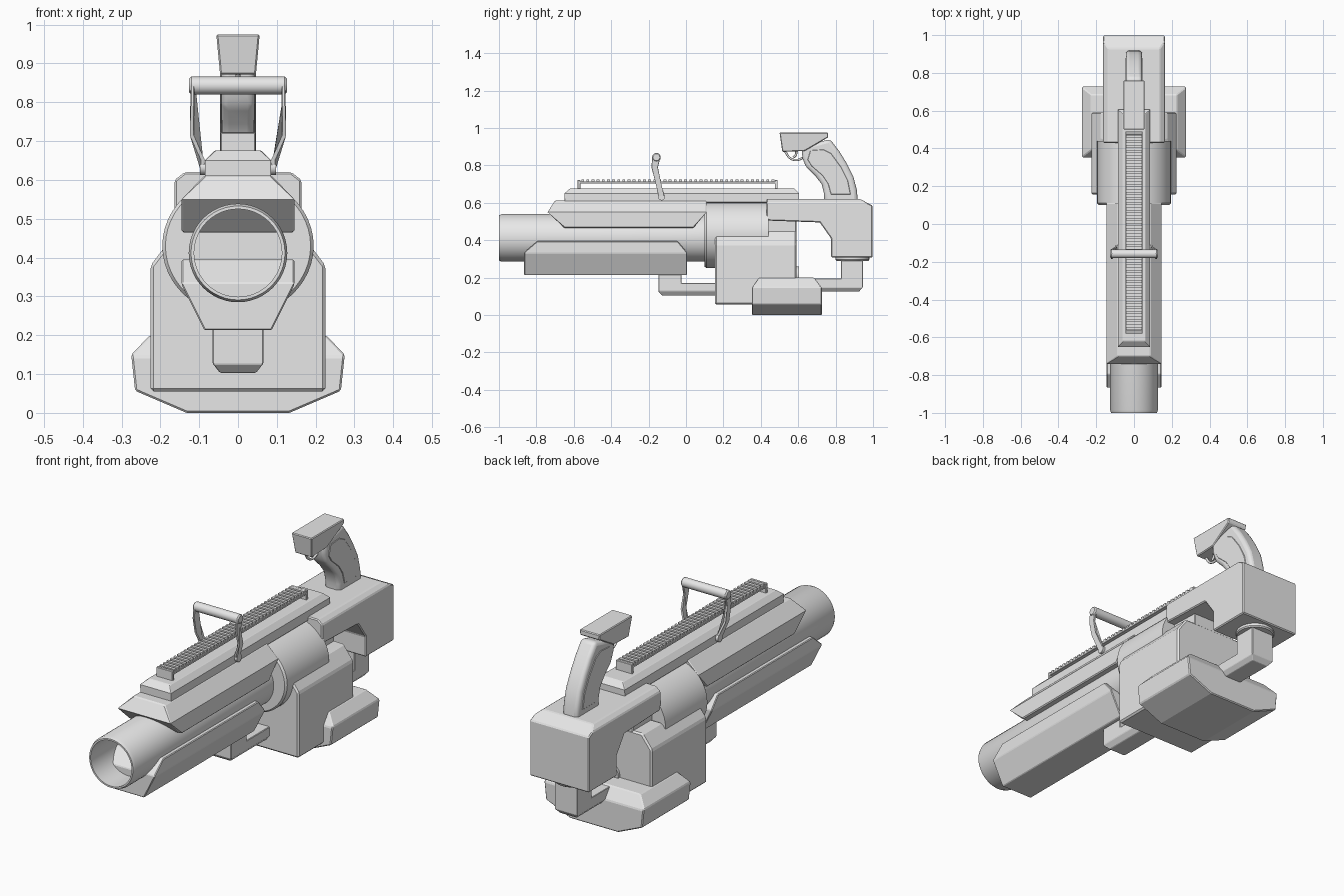
import bpy, bmesh, math
from mathutils import Vector, Matrix

if "Cube" in bpy.data.objects:
    bpy.data.objects.remove(bpy.data.objects["Cube"], do_unlink=True)

GREY = (0.8, 0.8, 0.8, 1)
metal = bpy.data.materials.new("plain_grey")
metal.use_nodes = True
metal.diffuse_color = GREY
metal.node_tree.nodes["Principled BSDF"].inputs["Base Color"].default_value = GREY


def finish(bm, name, bevel=0, segments=1, smooth=True):
    bmesh.ops.recalc_face_normals(bm, faces=bm.faces)
    mesh = bpy.data.meshes.new(name)
    bm.to_mesh(mesh)
    bm.free()
    mesh.materials.append(metal)
    ob = bpy.data.objects.new(name, mesh)
    bpy.context.collection.objects.link(ob)
    if bevel:
        mod = ob.modifiers.new("edge_bevel", "BEVEL")
        mod.width, mod.segments = bevel, segments
        mod.limit_method, mod.angle_limit = "ANGLE", math.radians(25)
    if smooth:
        bpy.ops.object.select_all(action="DESELECT")
        ob.select_set(True)
        bpy.context.view_layer.objects.active = ob
        bpy.ops.object.shade_smooth_by_angle(angle=math.radians(28))
    return ob


def prism(name, side, half, clip=(), centre=0, bevel=0.005, segments=1, bend=None):
    """Side outline (y, z) extruded across x, trimmed on both sides by a front outline (x, z)."""
    bm = bmesh.new()
    face = bm.faces.new([bm.verts.new((centre - half, y, z)) for y, z in side])
    ext = bmesh.ops.extrude_face_region(bm, geom=[face])["geom"]
    bmesh.ops.translate(bm, vec=(2 * half, 0, 0),
                        verts=[v for v in ext if isinstance(v, bmesh.types.BMVert)])
    for (x0, z0), (x1, z1) in zip(clip, clip[1:]):
        if x0 == x1:
            continue
        for s in (1, -1):
            bmesh.ops.bisect_plane(bm, geom=bm.verts[:] + bm.edges[:] + bm.faces[:],
                                   plane_co=(s * x0, 0, z0),
                                   plane_no=(s * (z1 - z0), 0, x0 - x1), clear_outer=True)
            bmesh.ops.holes_fill(bm, edges=[e for e in bm.edges if e.is_boundary], sides=0)
    if bend:
        for v in bm.verts:
            v.co.x += bend(v.co.z)
    return finish(bm, name, bevel, segments, smooth=segments > 1)


def box(name, x, y0, y1, z0, z1, bevel=0.004):
    return prism(name, [(y0, z0), (y1, z0), (y1, z1), (y0, z1)], x, bevel=bevel)


def lathe(name, profile, centre, axis="Y", steps=48, squash=1):
    """Spin (radius, distance) points about an axis through centre."""
    bm = bmesh.new()
    verts = [bm.verts.new((r, 0, d)) for r, d in profile]
    edges = [bm.edges.new(p) for p in zip(verts, verts[1:])]
    bmesh.ops.spin(bm, geom=verts + edges, cent=(0, 0, 0), axis=(0, 0, 1),
                   angle=math.tau, steps=steps)
    bmesh.ops.remove_doubles(bm, verts=bm.verts, dist=0.0002)
    turn = {"X": Matrix.Rotation(math.pi / 2, 4, "Y"),
            "Y": Matrix.Rotation(-math.pi / 2, 4, "X"), "Z": Matrix()}[axis]
    bm.transform(Matrix.Translation(centre) @ Matrix.Diagonal((1, 1, squash, 1)) @ turn)
    return finish(bm, name)


def wire(name, points, radius):
    """Smooth thin rod through points."""
    curve = bpy.data.curves.new(name, "CURVE")
    curve.dimensions = "3D"
    curve.bevel_depth, curve.bevel_resolution, curve.use_fill_caps = radius, 2, True
    spline = curve.splines.new("BEZIER")
    spline.bezier_points.add(len(points) - 1)
    for bp, (y, z) in zip(spline.bezier_points, points):
        bp.co = (0, y, z)
        bp.handle_left_type = bp.handle_right_type = "AUTO"
    curve.materials.append(metal)
    bpy.context.collection.objects.link(bpy.data.objects.new(name, curve))


# Barrel and receiver drum
lathe("barrel", [(0, 0.1), (0.113, 0.1), (0.113, -1), (0.121, -1), (0.127, -0.985),
                 (0.127, 0.15)], (0, 0, 0.412))
lathe("receiver_drum", [(0, 0.1), (0.187, 0.1), (0.195, 0.11), (0.195, 0.44), (0, 0.44)],
      (0, 0, 0.43), squash=0.92)
box("receiver_core", 0.12, 0.4, 0.59, 0.3, 0.55)

# Shrouds over and under the barrel
prism("upper_shroud", [(-0.7, 0.612), (-0.74, 0.55), (-0.65, 0.465), (0.04, 0.465),
                       (0.11, 0.55), (0.11, 0.612)],
      0.145, [(0.145, 0.46), (0.145, 0.55), (0.083, 0.615)])
prism("lower_shroud", [(-0.865, 0.213), (0.005, 0.213), (0.005, 0.335), (-0.045, 0.395),
                       (-0.795, 0.395), (-0.865, 0.335)],
      0.145, [(0.085, 0.21), (0.145, 0.33), (0.145, 0.4)])

# Rail base, bridge rail and its teeth
prism("rail_base", [(-0.65, 0.6), (0.605, 0.6), (0.605, 0.65), (0.58, 0.676),
                    (-0.62, 0.676), (-0.65, 0.65)],
      0.085, [(0.085, 0.6), (0.085, 0.65), (0.058, 0.678)], bevel=0.003)
box("rail_strip", 0.045, -0.58, 0.49, 0.702, 0.714, 0.002)
for end, y in (("front", -0.58), ("rear", 0.475)):
    box("rail_post_" + end, 0.045, y, y + 0.015, 0.67, 0.722, 0.002)
teeth = box("rail_teeth", 0.042, -0.56, -0.545, 0.712, 0.724, 0)
array = teeth.modifiers.new("row", "ARRAY")
array.count = 38
array.use_relative_offset = False
array.use_constant_offset = True
array.constant_offset_displace = (0, 0.0275, 0)

# Rear body with downward leg
prism("rear_body", [(0.43, 0.62), (0.43, 0.505), (0.715, 0.495), (0.775, 0.41), (0.775, 0.308),
                    (0.998, 0.308), (0.998, 0.585), (0.93, 0.62)],
      0.163, [(0.163, 0.3), (0.163, 0.6), (0.135, 0.622)])

# Magazine housing, its knob and the wide lower box
prism("magazine", [(0.155, 0.055), (0.592, 0.055), (0.592, 0.45), (0.45, 0.45),
                   (0.4, 0.428), (0.155, 0.428)],
      0.225, [(0.225, 0.05), (0.225, 0.38), (0.17, 0.452)], bevel=0.008)
lathe("magazine_knob", [(0, 0.58), (0.05, 0.58), (0.05, 0.605), (0, 0.605)], (0, 0, 0.21), steps=24)
prism("lower_box", [(0.352, 0), (0.727, 0), (0.727, 0.145), (0.685, 0.2), (0.392, 0.2),
                    (0.352, 0.145)],
      0.275, [(0.13, -0.001), (0.265, 0.057), (0.275, 0.15), (0.222, 0.205)])

# Angled brackets below the barrel and the rear body
prism("front_bracket", [(-0.148, 0.23), (-0.148, 0.125), (-0.125, 0.103), (0.2, 0.103),
                        (0.2, 0.172), (-0.025, 0.172), (-0.025, 0.23)],
      0.066, [(0.044, 0.1), (0.066, 0.128), (0.066, 0.25)])
prism("rear_bracket", [(0.68, 0.125), (0.925, 0.125), (0.945, 0.148), (0.945, 0.3),
                       (0.83, 0.3), (0.83, 0.195), (0.68, 0.195)],
      0.062, [(0.042, 0.122), (0.062, 0.146), (0.062, 0.32)], bevel=0.015)
lathe("rear_collar", [(0, 0.29), (0.085, 0.29), (0.09, 0.296), (0.09, 0.315)], (0, 0.89, 0), "Z", 32)

# Curved grip with raised side panels
prism("grip", [(0.74, 0.6), (0.92, 0.6), (0.913, 0.67), (0.895, 0.74), (0.86, 0.81),
               (0.82, 0.875), (0.77, 0.94), (0.62, 0.9), (0.622, 0.84), (0.642, 0.79),
               (0.69, 0.745), (0.725, 0.7), (0.738, 0.65)],
      0.043, bevel=0.018, segments=3)
for side, x in (("left", 0.042), ("right", -0.042)):
    prism("grip_panel_" + side,
          [(0.775, 0.645), (0.88, 0.645), (0.865, 0.72), (0.83, 0.79), (0.775, 0.865),
           (0.735, 0.885), (0.665, 0.88), (0.65, 0.83), (0.672, 0.795), (0.73, 0.745),
           (0.76, 0.7)], 0.004, centre=x, bevel=0.002)

# Head block with trigger and guard
prism("grip_head", [(0.5, 0.975), (0.515, 0.872), (0.635, 0.877), (0.76, 0.95), (0.76, 0.975)],
      0.056, [(0.046, 0.87), (0.056, 0.976)], bevel=0.004)
wire("trigger_guard", [(0.53, 0.875), (0.555, 0.84), (0.59, 0.828), (0.625, 0.84)], 0.006)
wire("trigger", [(0.59, 0.88), (0.588, 0.858), (0.575, 0.842)], 0.006)


# Carrying handle: bent arms, pivots and crossbar
def splay(z):
    return 0.092 + 0.025 * min(max((z - 0.65) / 0.065, 0), 1)


ARM = [(-0.18, 0.85), (-0.185, 0.79), (-0.165, 0.715), (-0.15, 0.65), (-0.145, 0.625),
       (-0.115, 0.625), (-0.12, 0.65), (-0.135, 0.715), (-0.15, 0.79), (-0.135, 0.85),
       (-0.157, 0.868)]
for side, s in (("left", 1), ("right", -1)):
    prism("handle_arm_" + side, ARM, 0.005, bevel=0.002, bend=lambda z: s * splay(z))
    lathe("handle_pivot_" + side, [(0, 0.08), (0.019, 0.08), (0.019, 0.098), (0, 0.098)]
          if s > 0 else [(0, -0.098), (0.019, -0.098), (0.019, -0.08), (0, -0.08)],
          (0, -0.13, 0.632), "X", 20)
lathe("handle_crossbar", [(0, -0.126), (0.018, -0.126), (0.023, -0.12), (0.023, 0.12),
                          (0.018, 0.126), (0, 0.126)], (0, -0.158, 0.843), "X", 24)
